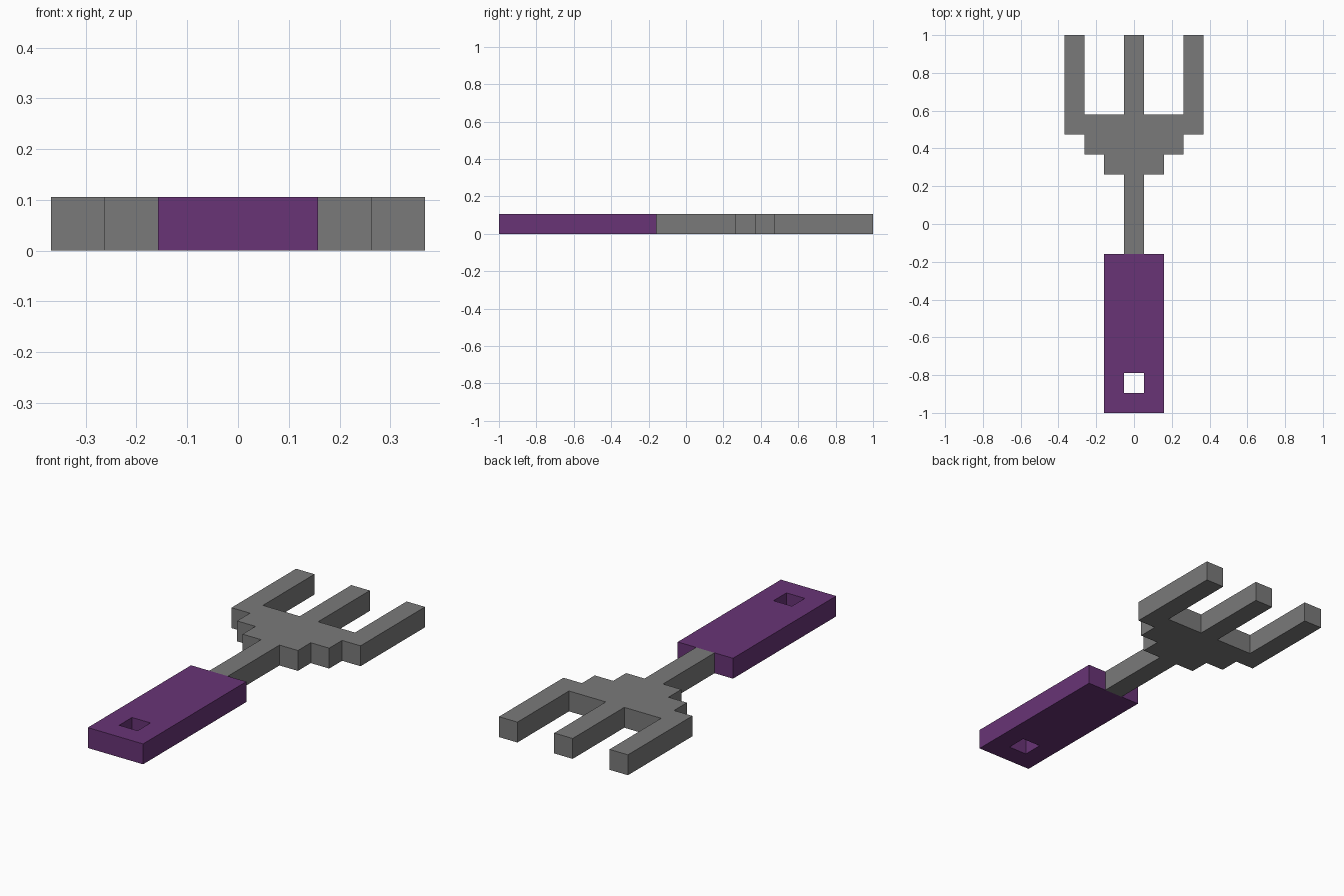
import bpy, bmesh

if "Cube" in bpy.data.objects:
    bpy.data.objects.remove(bpy.data.objects["Cube"])

U = 2 / 19  # one square of the design; the tool is 19 squares long


def material(name, rgb):
    m = bpy.data.materials.new(name)
    m.diffuse_color = (*rgb, 1)
    m.use_nodes = True
    m.node_tree.nodes["Principled BSDF"].inputs["Base Color"].default_value = m.diffuse_color
    return m


def slab(name, polygons, mat):
    """Extrude flat polygons (in squares, y from the handle end) up by one square."""
    bm = bmesh.new()
    verts = {}
    for poly in polygons:
        for p in poly:
            if p not in verts:
                verts[p] = bm.verts.new((p[0] * U, p[1] * U - 1, 0))
        bm.faces.new([verts[p] for p in poly])
    ext = bmesh.ops.extrude_face_region(bm, geom=bm.faces[:], use_keep_orig=True)
    top = [g for g in ext["geom"] if isinstance(g, bmesh.types.BMVert)]
    bmesh.ops.translate(bm, verts=top, vec=(0, 0, U))
    bmesh.ops.recalc_face_normals(bm, faces=bm.faces[:])
    me = bpy.data.meshes.new(name)
    bm.to_mesh(me)
    bm.free()
    me.materials.append(mat)
    ob = bpy.data.objects.new(name, me)
    bpy.context.collection.objects.link(ob)
    return ob


grey = material("metal grey", (0.195, 0.195, 0.195))
purple = material("handle purple", (0.138, 0.034, 0.181))

# Handle: rectangular frame around the square hanging hole
outer = [(-1.5, 0), (1.5, 0), (1.5, 8), (-1.5, 8)]
hole = [(-0.5, 1), (0.5, 1), (0.5, 2), (-0.5, 2)]
frame = [(outer[i], outer[(i + 1) % 4], hole[(i + 1) % 4], hole[i]) for i in range(4)]
slab("handle", frame, purple)

# Fork: shaft, stepped shoulders and three tines, as one mirrored outline
right = [(0.5, 8), (0.5, 12), (1.5, 12), (1.5, 13), (2.5, 13), (2.5, 14),
         (3.5, 14), (3.5, 19), (2.5, 19), (2.5, 15), (0.5, 15), (0.5, 19)]
left = [(-x, y) for x, y in reversed(right)]
slab("fork_head", [right + left], grey)
